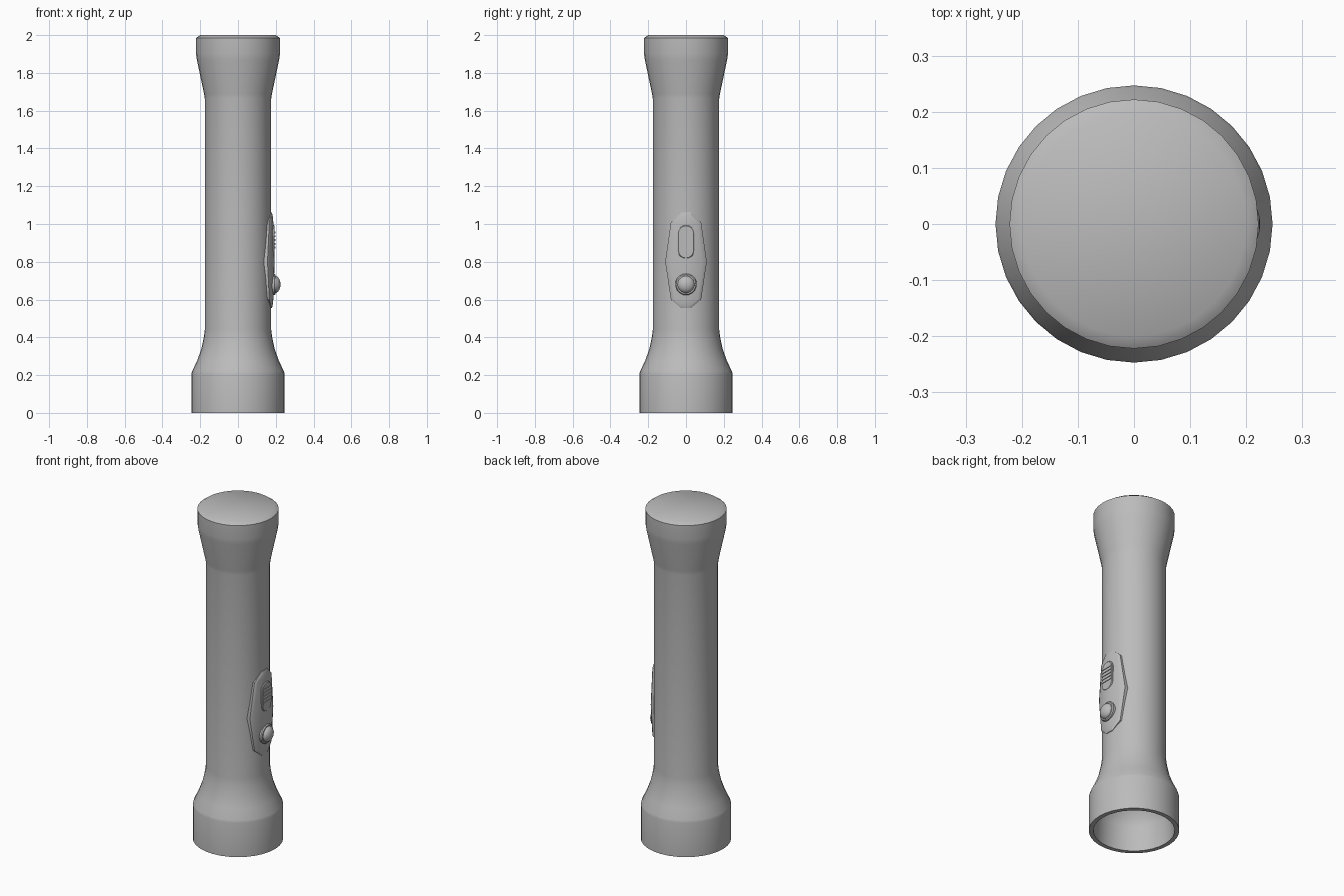
import bpy, bmesh, math
from mathutils import Matrix

if "Cube" in bpy.data.objects:
    bpy.data.objects.remove(bpy.data.objects["Cube"])

grey = bpy.data.materials.new("plain grey")
grey.use_nodes = True
COLOUR = (0.5, 0.5, 0.5, 1)
grey.diffuse_color = COLOUR
grey.node_tree.nodes["Principled BSDF"].inputs["Base Color"].default_value = COLOUR


def finish(name, bm, angle=35):
    bmesh.ops.recalc_face_normals(bm, faces=bm.faces)
    mesh = bpy.data.meshes.new(name)
    bm.to_mesh(mesh)
    bm.free()
    mesh.materials.append(grey)
    obj = bpy.data.objects.new(name, mesh)
    bpy.context.collection.objects.link(obj)
    bpy.ops.object.select_all(action="DESELECT")
    obj.select_set(True)
    bpy.context.view_layer.objects.active = obj
    bpy.ops.object.shade_smooth_by_angle(angle=math.radians(angle))
    return obj


def lathe(name, profile, sides=32, angle=35, matrix=Matrix()):
    """Spin (radius, height) points round z, then place the result."""
    bm = bmesh.new()
    verts = [bm.verts.new((r, 0, z)) for r, z in profile]
    edges = [bm.edges.new(pair) for pair in zip(verts, verts[1:])]
    bmesh.ops.spin(bm, geom=verts + edges, axis=(0, 0, 1), cent=(0, 0, 0),
                   angle=math.tau, steps=sides, use_duplicate=False)
    bmesh.ops.remove_doubles(bm, verts=bm.verts, dist=0.0005)
    bm.transform(matrix)
    return finish(name, bm, angle)


# Tube with flared lamp head at the bottom, recessed reflector and end cap
lathe("torch_body", [
    (0.05, 0.38), (0.11, 0.31), (0.17, 0.24), (0.205, 0.19), (0.215, 0.15),
    (0.222, 0), (0.247, 0), (0.247, 0.205), (0.243, 0.22),
    (0.217, 0.275), (0.195, 0.335), (0.181, 0.4), (0.176, 0.44),
    (0.176, 1.665), (0.18, 1.69), (0.218, 1.87), (0.222, 1.9),
    (0.222, 1.985), (0.2, 2), (0, 2)], angle=50)

# Bulb in the reflector
lathe("bulb", [(0, 0.26), (0.025, 0.267), (0.043, 0.285), (0.05, 0.31),
               (0.05, 0.385), (0, 0.385)], sides=16)

# Curved switch plate on the left side, wrapped round the tube
rows = [(0.555, 0.027, 0.003), (0.6, 0.08, 0.008), (0.8, 0.11, 0.015),
        (1.01, 0.08, 0.008), (1.06, 0.027, 0.003)]
COLS = 8
bm = bmesh.new()
grid = []
for z, half, lift in rows:
    ys = [half * (2 * i / COLS - 1) for i in range(COLS + 1)]
    grid.append([bm.verts.new((math.sqrt((0.176 + lift) ** 2 - y * y), y, z)) for y in ys])
for low, high in zip(grid, grid[1:]):
    for i in range(COLS):
        bm.faces.new((low[i], low[i + 1], high[i + 1], high[i]))
bm.normal_update()
top_faces = bm.faces[:]
rim = [e for e in bm.edges if e.is_boundary]
skirt = bmesh.ops.extrude_edge_only(bm, edges=rim)["geom"]
for v in skirt:
    if isinstance(v, bmesh.types.BMVert):
        v.co.x -= 0.03
bmesh.ops.inset_region(bm, faces=top_faces, thickness=0.011, depth=0.003)
finish("switch_plate", bm, 25)

# Sliding switch: capsule outline pushed out through the plate
bm = bmesh.new()
outline = []
for i in range(18):
    a = math.pi * (i if i < 9 else i - 1) / 8
    centre = 0.95 if i < 9 else 0.86
    outline.append(bm.verts.new((0.165, 0.044 * math.cos(a), centre + 0.044 * math.sin(a))))
base = bm.faces.new(outline)
solid = bmesh.ops.extrude_face_region(bm, geom=[base])["geom"]
for v in solid:
    if isinstance(v, bmesh.types.BMVert):
        v.co.x = 0.194
cap = [f for f in solid if isinstance(f, bmesh.types.BMFace)]
bmesh.ops.bevel(bm, geom=list(cap[0].edges), offset=0.004, segments=1, affect="EDGES")
finish("slide_switch", bm)

# Grip ridges across the slider
bm = bmesh.new()
for i in range(5):
    place = Matrix.Translation((0.19, 0, 0.875 + i * 0.02)) @ Matrix.Diagonal((0.016, 0.08, 0.01, 1))
    bmesh.ops.create_cube(bm, size=1, matrix=place)
finish("slider_ridges", bm)

# Domed push button with a collar, pointing to +x
outward = Matrix.Translation((0.165, 0, 0.68)) @ Matrix.Rotation(math.pi / 2, 4, "Y")
lathe("button_collar", [(0.057, 0), (0.057, 0.028), (0.052, 0.034), (0.044, 0.034)],
      sides=20, matrix=outward)
dome = [(0.046 * math.cos(i * math.pi / 10), 0.03 + 0.03 * math.sin(i * math.pi / 10)) for i in range(6)]
lathe("push_button", [(0.046, 0)] + dome, sides=20, angle=50, matrix=outward)
